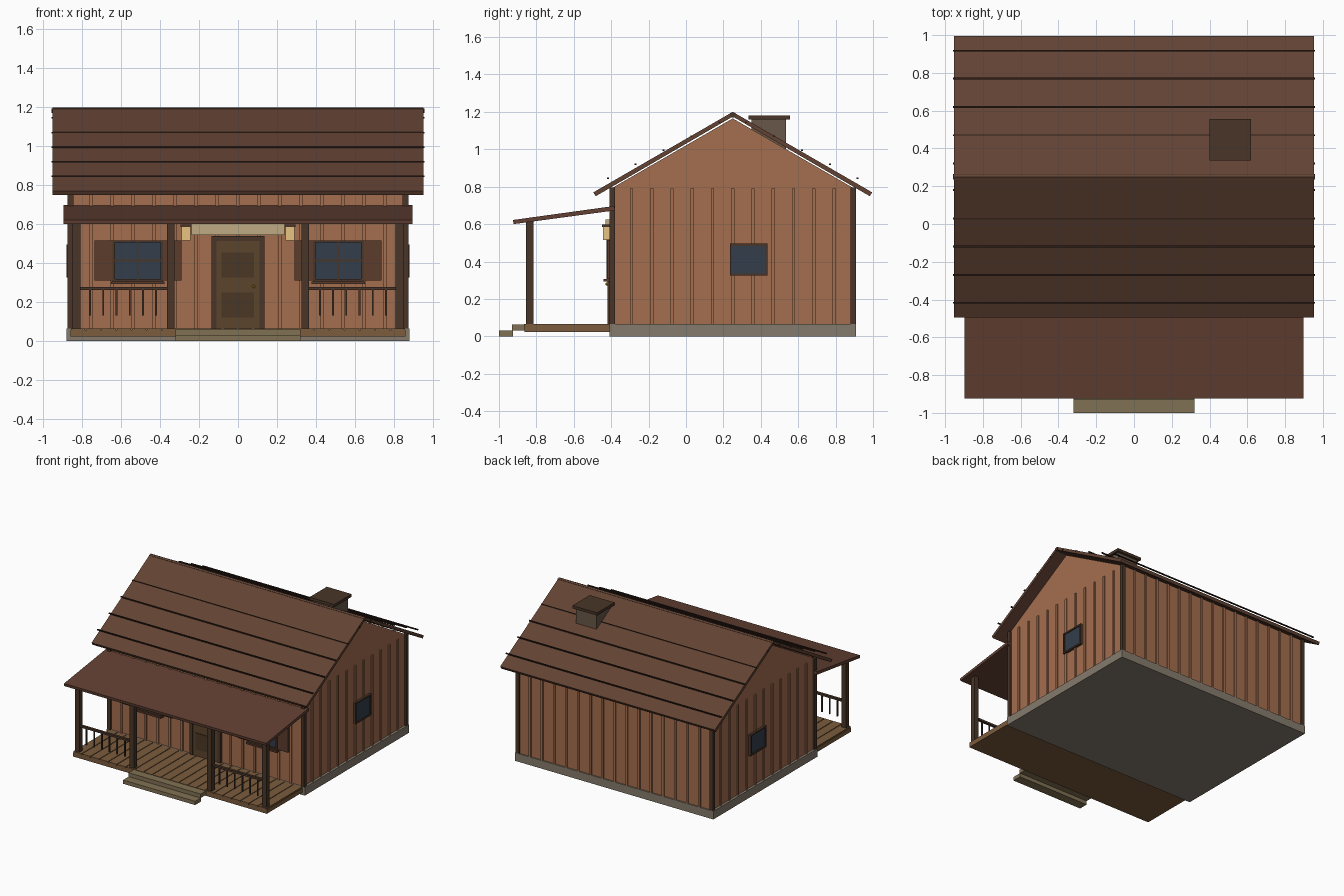
import bpy, bmesh
from math import tan, radians

def mat(name, r, g, b):
    m = bpy.data.materials.new(name)
    m.diffuse_color = [(c / 255) ** 2.2 for c in (r, g, b)] + [1]
    return m

WALL = mat("wall_wood", 162, 110, 80)
ROOF = mat("roof_wood", 98, 68, 54)
PORCH = mat("porch_roof_wood", 98, 66, 54)
TRIM = mat("dark_trim", 74, 56, 44)
STRIP = mat("roof_strip", 50, 36, 30)
STONE = mat("stone", 132, 122, 108)
DECK = mat("deck_wood", 122, 92, 62)
STEP = mat("step_wood", 128, 112, 84)
DOOR = mat("door_wood", 92, 70, 48)
PANEL = mat("door_panel", 76, 58, 42)
GLASS = mat("glass", 54, 64, 76)
SHUT = mat("shutter_wood", 92, 62, 48)
SIGN = mat("sign_board", 190, 170, 130)
LAMP = mat("lamp_glow", 232, 196, 128)
BRASS = mat("brass", 190, 150, 50)

def finish(name, bm, material):
    bmesh.ops.recalc_face_normals(bm, faces=bm.faces)
    me = bpy.data.meshes.new(name)
    bm.to_mesh(me)
    bm.free()
    me.materials.append(material)
    ob = bpy.data.objects.new(name, me)
    bpy.context.collection.objects.link(ob)
    return ob

def boxes(name, material, *bounds):
    """One object made of boxes, each (x0, x1, y0, y1, z0, z1)."""
    bm = bmesh.new()
    for x0, x1, y0, y1, z0, z1 in bounds:
        for v in bmesh.ops.create_cube(bm, size=1)["verts"]:
            v.co = (x1 if v.co.x > 0 else x0, y1 if v.co.y > 0 else y0, z1 if v.co.z > 0 else z0)
    return finish(name, bm, material)

def prism(name, material, profile, x0, x1):
    """Extrude a (y, z) profile along x."""
    bm = bmesh.new()
    f = bm.faces.new([bm.verts.new((x0, y, z)) for y, z in profile])
    ext = bmesh.ops.extrude_face_region(bm, geom=[f])["geom"]
    bmesh.ops.translate(bm, vec=(x1 - x0, 0, 0), verts=[g for g in ext if isinstance(g, bmesh.types.BMVert)])
    return finish(name, bm, material)

def sides(b):
    """A box and its mirror across x = 0."""
    return b, (-b[1], -b[0], *b[2:])

# Foundation and house body with gables
RY, T = 0.25, tan(radians(30))
boxes("foundation", STONE, (-0.88, 0.88, -0.41, 0.91, 0, 0.065))
prism("house_walls", WALL, [(-0.40, 0.06), (0.90, 0.06), (0.90, 0.79), (RY, 1.165), (-0.40, 0.79)], -0.86, 0.86)

# Vertical battens
n = 16
xs = [-0.86 + 1.72 * i / n for i in range(1, n)]
ys = [-0.40 + 1.30 * i / 12 for i in range(1, 12)]
bat = [(x - 0.009, x + 0.009, 0.895, 0.909, 0.065, 0.79) for x in xs]
bat += [(x - 0.009, x + 0.009, -0.409, -0.395, 0.065, 0.79) for x in xs]
for y in ys:
    bat += sides((0.855, 0.869, y - 0.009, y + 0.009, 0.065, 0.79))
boxes("wall_battens", WALL, *bat)

# Corner boards
boxes("corner_boards", TRIM, *[b for y in (-0.41, 0.88) for b in sides((0.845, 0.875, y, y + 0.03, 0.065, 0.795))])

# Main roof slabs, ridge cap and raised strips
for s, label in ((-1, "front"), (1, "back")):
    prism(f"{label}_roof", ROOF, [(RY, 1.20), (RY + s * 0.745, 1.20 - 0.745 * T),
          (RY + s * 0.733, 1.20 - 0.745 * T - 0.021), (RY, 1.175)], -0.953, 0.953)
boxes("ridge_cap", TRIM, (-0.957, 0.957, RY - 0.015, RY + 0.015, 1.17, 1.193))
boxes("roof_strips", STRIP, *[(-0.957, 0.957, RY + s * d - 0.005, RY + s * d + 0.005, z - 0.004, z + 0.004)
      for s in (-1, 1) for d, z in ((0.667, 0.845), (0.52, 0.92), (0.37, 0.995), (0.22, 1.07), (0.07, 1.145))])

# Chimney
boxes("chimney", mat("chimney_stone", 104, 88, 74), (0.42, 0.60, 0.35, 0.535, 0.95, 1.165))
boxes("chimney_cap", TRIM, (0.40, 0.62, 0.335, 0.555, 1.158, 1.18))

# Porch roof
prism("porch_roof", PORCH, [(-0.925, 0.622), (-0.382, 0.697), (-0.38, 0.673), (-0.922, 0.60)], -0.897, 0.897)

# Porch deck with planks, and steps
boxes("deck_base", DECK, (-0.86, 0.86, -0.863, -0.41, 0.022, 0.055))
w = 1.72 / 22
boxes("deck_planks", DECK, *[(-0.86 + i * w + 0.003, -0.86 + (i + 1) * w - 0.003, -0.865, -0.405, 0.05, 0.065) for i in range(22)])
boxes("steps", STEP, (-0.32, 0.32, -0.93, -0.86, 0.03, 0.062), (-0.32, 0.32, -1.0, -0.925, 0, 0.03))

# Porch posts and railings
boxes("porch_posts", TRIM, *[b for x in (0.345, 0.83) for b in sides((x - 0.02, x + 0.02, -0.855, -0.815, 0.06, 0.618))])
boxes("porch_rails", TRIM, *sides((0.36, 0.815, -0.845, -0.825, 0.262, 0.278)))
boxes("balusters", TRIM, *[b for i in range(6) for x in [0.42 + i * 0.068]
      for b in sides((x - 0.005, x + 0.005, -0.84, -0.83, 0.13, 0.265))])

# Door, frame, panels and knob
boxes("door", DOOR, (-0.11, 0.11, -0.415, -0.40, 0.065, 0.515))
boxes("door_frame", TRIM, *sides((0.11, 0.137, -0.42, -0.40, 0.065, 0.54)), (-0.11, 0.11, -0.42, -0.40, 0.512, 0.54))
boxes("door_panels", PANEL, (-0.085, 0.083, -0.42, -0.41, 0.325, 0.455), (-0.085, 0.083, -0.42, -0.41, 0.12, 0.25))
bm = bmesh.new()
bmesh.ops.create_uvsphere(bm, u_segments=8, v_segments=6, radius=0.008)
bmesh.ops.translate(bm, vec=(0.08, -0.424, 0.28), verts=bm.verts)
finish("door_knob", bm, BRASS)

# Sign board and lanterns
boxes("sign_board", SIGN, (-0.24, 0.24, -0.43, -0.41, 0.545, 0.625))
boxes("lanterns", LAMP, *sides((0.245, 0.29, -0.445, -0.41, 0.515, 0.585)))
boxes("lantern_caps", TRIM, *sides((0.24, 0.295, -0.45, -0.405, 0.585, 0.597)))

# Front windows with frames, sills and shutters
F = (-0.425, -0.40)
boxes("front_glass", GLASS, *sides((0.395, 0.635, -0.412, -0.40, 0.315, 0.51)))
boxes("front_window_bars", TRIM, *[b for p in ((0.385, 0.399, *F, 0.305, 0.515), (0.631, 0.645, *F, 0.305, 0.515),
      (0.385, 0.645, *F, 0.505, 0.517), (0.385, 0.645, *F, 0.303, 0.317),
      (0.511, 0.519, -0.418, -0.40, 0.31, 0.51), (0.39, 0.64, -0.418, -0.40, 0.409, 0.417)) for b in sides(p)])
boxes("window_sills", SHUT, *sides((0.378, 0.652, -0.44, -0.40, 0.292, 0.306)))
boxes("shutters", SHUT, *sides((0.645, 0.737, -0.42, -0.40, 0.31, 0.515)), *sides((0.29, 0.385, -0.42, -0.40, 0.31, 0.515)))

# Side windows
boxes("side_window_frames", TRIM, *[b for p in ((0.235, 0.247, 0.325, 0.495), (0.423, 0.435, 0.325, 0.495),
      (0.235, 0.435, 0.325, 0.337), (0.235, 0.435, 0.483, 0.495)) for b in sides((0.855, 0.88, *p))])
boxes("side_glass", GLASS, *sides((0.855, 0.873, 0.24, 0.43, 0.33, 0.49)))
